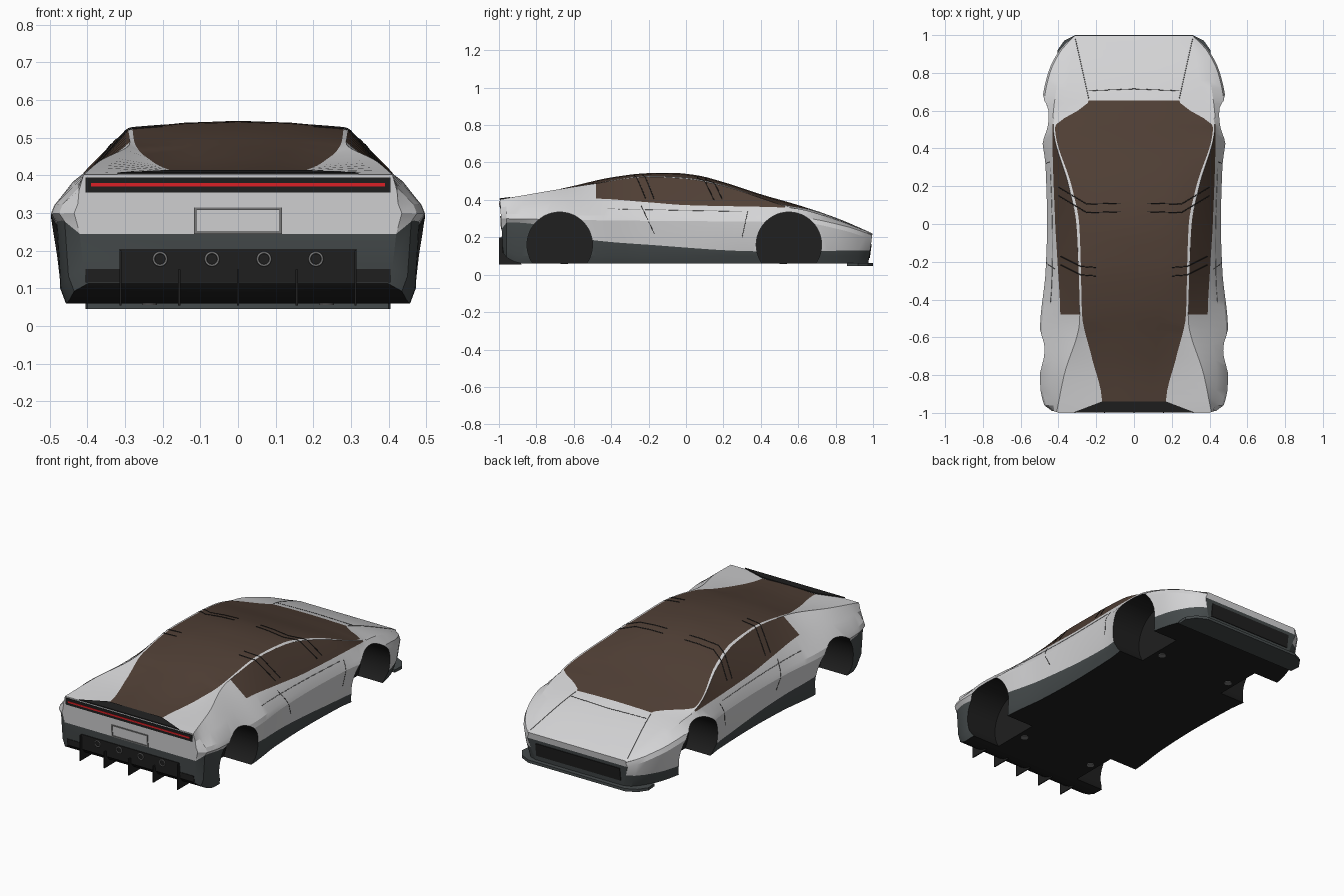
import bpy, bmesh, math
from mathutils import Vector

cube = bpy.data.objects.get("Cube")
if cube:
    bpy.data.objects.remove(cube)


def make_material(name, r, g, b):
    mat = bpy.data.materials.new(name)
    mat.use_nodes = True
    mat.diffuse_color = (r, g, b, 1)
    bsdf = next(n for n in mat.node_tree.nodes if n.type == 'BSDF_PRINCIPLED')
    bsdf.inputs["Base Color"].default_value = (r, g, b, 1)
    return mat


silver = make_material("silver_paint", 0.66, 0.66, 0.67)
dark = make_material("dark_grey_trim", 0.06, 0.07, 0.072)
black = make_material("black_trim", 0.014, 0.014, 0.014)
glass = make_material("brown_glass", 0.08, 0.05, 0.036)
red = make_material("red_light", 0.75, 0.015, 0.02)
grey = make_material("mid_grey_metal", 0.2, 0.2, 0.2)
SILVER, DARK, BLACK, GLASS = range(4)


def smooth_curve(*points):
    """Monotone cubic through (y, value) points."""
    ys, vs = zip(*points)
    slope = [(vs[i + 1] - vs[i]) / (ys[i + 1] - ys[i]) for i in range(len(ys) - 1)]
    tangent = [slope[0]]
    for a, b in zip(slope, slope[1:]):
        tangent.append(2 * a * b / (a + b) if a * b > 0 else 0)
    tangent.append(slope[-1])

    def value(y):
        i = max(k for k in range(len(slope)) if k == 0 or ys[k] <= y)
        h = ys[i + 1] - ys[i]
        t = (y - ys[i]) / h
        return ((1 + 2 * t) * (1 - t) ** 2 * vs[i] + t * (1 - t) ** 2 * h * tangent[i]
                + t * t * (3 - 2 * t) * vs[i + 1] + t * t * (t - 1) * h * tangent[i + 1])
    return value


# Long lines of the body: half width (x) or height (z) along y
floor_z = smooth_curve((-1, .115), (-.88, .06), (0, .06), (1, .06))
trim_z = smooth_curve((-1, .245), (-.95, .28), (-.85, .275), (-.5, .185), (-.2, .16), (.4, .125), (1, .13))
waist_x = smooth_curve((-1, .435), (-.96, .475), (-.85, .497), (-.55, .497), (-.25, .468), (0, .46),
                       (.3, .468), (.5, .49), (.65, .485), (.8, .455), (.92, .395), (1, .32))
waist_z = smooth_curve((-1, .3), (-.4, .29), (.6, .28), (.85, .235), (1, .185))
sill_x = smooth_curve((-1, .422), (-.8, .44), (-.5, .39), (-.2, .405), (0, .417), (.5, .432), (.75, .405), (1, .315))
sill_z = smooth_curve((-1, .36), (-.8, .38), (-.5, .407), (-.2, .387), (0, .372), (.55, .358), (.8, .295), (1, .214))
rail_x = smooth_curve((-1, .41), (-.8, .37), (-.5, .287), (-.2, .295), (0, .305), (.2, .345), (.52, .427), (.7, .36), (1, .312))
rail_z = smooth_curve((-1, .402), (-.5, .485), (-.2, .523), (0, .513), (.2, .474), (.4, .41), (.52, .37), (.75, .315), (1, .218))
pane_x = smooth_curve((-1, .17), (-.94, .17), (-.7, .225), (-.48, .275), (-.2, .282), (0, .29),
                      (.2, .33), (.51, .418), (.655, .24), (1, .305))
pane_z = smooth_curve((-1, .402), (-.8, .42), (-.6, .455), (-.48, .488), (-.2, .527), (0, .518),
                      (.2, .479), (.51, .376), (.655, .35), (1, .22))
roof_z = smooth_curve((-1, .405), (-.8, .432), (-.6, .475), (-.4, .52), (-.2, .543), (-.08, .545),
                      (.05, .533), (.2, .495), (.4, .43), (.6, .372), (.8, .305), (1, .22))


def end_y(y, z):
    """Lean of the tail and nose faces."""
    if y < 0:
        return -.995 + .06 * max(0, .4 - z)
    return .997 - .14 * max(0, .22 - z)


def half_section(y):
    w, f, px, pz, top = waist_x(y), floor_z(y), pane_x(y), pane_z(y), roof_z(y)
    pts = [(0, f), (w - .04, f), (w - .025, f + .04), (w - .015, trim_z(y)), (w, waist_z(y)),
           (w - .01, waist_z(y) + .025), (sill_x(y), sill_z(y)), (rail_x(y), rail_z(y)),
           (px, pz), (px / 2, pz + .75 * (top - pz)), (0, top)]
    return [Vector((x, end_y(y, z) if abs(y) == 1 else y, z)) for x, z in pts]


def finish(name, bm, mats):
    bmesh.ops.recalc_face_normals(bm, faces=bm.faces)
    mesh = bpy.data.meshes.new(name)
    bm.to_mesh(mesh)
    bm.free()
    for m in mats:
        mesh.materials.append(m)
    obj = bpy.data.objects.new(name, mesh)
    bpy.context.collection.objects.link(obj)
    return obj


def select_only(obj):
    bpy.ops.object.select_all(action='DESELECT')
    obj.select_set(True)
    bpy.context.view_layer.objects.active = obj


# Body shell: lofted rings, coloured by band and position
bm = bmesh.new()
stations = sorted({round(-1 + .04 * i, 3) for i in range(51)} | {-.94, -.48, .51, .53, .655})
rings = []
for y in stations:
    half = half_section(y)
    mirrored = [Vector((-p.x, p.y, p.z)) for p in half[-2:0:-1]]
    rings.append([bm.verts.new(p) for p in half + mirrored])
n = len(rings[0])
bands = [BLACK, DARK, DARK] + [SILVER] * 7
for y, near, far in zip(stations, rings, rings[1:]):
    for k in range(n):
        band = min(k, n - 1 - k)
        face = bm.faces.new((near[k], near[(k + 1) % n], far[(k + 1) % n], far[k]))
        side_window = band == 6 and -.48 <= y < .53
        canopy = band >= 8 and -.94 <= y < .655
        face.material_index = GLASS if side_window or canopy else bands[band]
for ring, dark_bands in ((rings[0], 3), (rings[-1], 4)):
    for k in range(n // 2):
        ids = dict.fromkeys((k, k + 1, n - k - 1, (n - k) % n))
        face = bm.faces.new([ring[i] for i in ids])
        face.material_index = DARK if k < dark_bands else SILVER
body = finish("body_shell", bm, [silver, dark, black, glass])

# Wheel wells cut from both sides
for y in (-.675, .55):
    for side in (-1, 1):
        bpy.ops.mesh.primitive_cylinder_add(vertices=48, radius=.175, depth=.4,
                                            location=(side * .48, y, .16), rotation=(0, math.pi / 2, 0))
        cutter = bpy.context.object
        cutter.name = "wheel_well_cutter"
        cutter.hide_render = True
        for m in (silver, dark, black, glass):
            cutter.data.materials.append(m)
        for p in cutter.data.polygons:
            p.material_index = BLACK
        cut = body.modifiers.new("wheel_well", 'BOOLEAN')
        cut.operation, cut.solver, cut.object = 'DIFFERENCE', 'EXACT', cutter
        select_only(body)
        bpy.ops.object.modifier_apply(modifier=cut.name)
        bpy.data.objects.remove(cutter)
select_only(body)
bpy.ops.object.shade_smooth_by_angle(angle=math.radians(22))
bpy.context.view_layer.update()


def slab(name, outline, offset, mat):
    """Prism from an outline swept by an offset."""
    bm = bmesh.new()
    base = [bm.verts.new(p) for p in outline]
    cap = [bm.verts.new(Vector(p) + Vector(offset)) for p in outline]
    bm.faces.new(base)
    bm.faces.new(cap)
    for i in range(len(base)):
        j = (i + 1) % len(base)
        bm.faces.new((base[i], base[j], cap[j], cap[i]))
    return finish(name, bm, [mat])


def panel(name, x0, x1, z0, z1, end, mat, lift=.004):
    """Thin plate lying on the tail (-1) or nose (1) face."""
    outline = [(x, end_y(end, z) - end * .002, z) for x, z in ((x0, z0), (x1, z0), (x1, z1), (x0, z1))]
    return slab(name, outline, (0, end * (lift + .002), 0), mat)


# Tail lights, plate frame, rear vent and nose grille
panel("tail_light_band", -.405, .405, .355, .395, -1, black, .003)
panel("tail_light_strip", -.39, .39, .37, .38, -1, red, .005)
for z in (.245, .308):
    panel("plate_frame_rail", -.117, .117, z, z + .007, -1, grey)
for x in (-.117, .11):
    panel("plate_frame_side", x, x + .007, .245, .315, -1, grey)
panel("rear_vent", -.315, .315, .116, .205, -1, black)
panel("rear_lower_band", -.405, .405, .116, .152, -1, black, .003)
panel("nose_grille", -.27, .27, .09, .165, 1, black)

# Rear deck lip
slab("rear_deck_lip", [(-.17, -.94, .409), (.17, -.94, .409), (.32, -.997, .402), (-.32, -.997, .402)],
     (0, 0, .006), black)

# Diffuser fins and exhaust rings
for i in range(-2, 3):
    x = i * .156
    top = .2 if abs(i) == 2 else .15
    slab("diffuser_fin", [(x - .003, -1, .055), (x - .003, -.88, .055), (x - .003, -.97, top), (x - .003, -1, top)],
         (.006, 0, 0), black)
for x in (-.207, -.069, .069, .207):
    bpy.ops.mesh.primitive_torus_add(major_radius=.017, minor_radius=.003, major_segments=24, minor_segments=8,
                                     location=(x, -.988, .178), rotation=(math.pi / 2, 0, 0))
    bpy.context.object.name = "exhaust_ring"
    bpy.context.object.data.materials.append(grey)
    bpy.ops.object.shade_smooth()

# Front splitter
edge = [(.40, .86), (.405, .92), (.37, .97), (.31, 1)]
outline = [(x, y, .046) for x, y in edge] + [(-x, y, .046) for x, y in reversed(edge)]
slab("front_splitter", outline, (0, 0, .016), dark)

# Jacking pads under the floor
for x in (-.235, .235):
    for y in (-.65, .52):
        bpy.ops.mesh.primitive_cylinder_add(vertices=24, radius=.02, depth=.006, location=(x, y, .059))
        bpy.context.object.name = "jacking_pad"
        bpy.context.object.data.materials.append(grey)


def seam(name, path, from_side, mat, radius=.0025):
    """Fine line projected on the body, mirrored left and right."""
    hits = []
    for a, b in zip(path, path[1:]):
        for i in range(13):
            u, v = Vector(a).lerp(Vector(b), i / 12)
            start, way = ((2, u, v), (-1, 0, 0)) if from_side else ((u, v, 2), (0, 0, -1))
            ok, point, normal, index = body.ray_cast(start, way)
            if ok:
                hits.append(point)
    for side in (1, -1):
        curve = bpy.data.curves.new(name, 'CURVE')
        curve.dimensions, curve.bevel_depth, curve.bevel_resolution = '3D', radius, 1
        line = curve.splines.new('POLY')
        line.points.add(len(hits) - 1)
        for p, h in zip(line.points, hits):
            p.co = (h.x * side, h.y, h.z, 1)
        curve.materials.append(mat)
        bpy.context.collection.objects.link(bpy.data.objects.new(name, curve))


# Window bars, bonnet, buttress and door seams
for shift in (0, .045):
    seam("front_window_bar", [(.07, .065 + shift), (.25, .06 + shift), (.4, .15 + shift)], False, black)
    seam("rear_window_bar", [(.2, -.275 + shift), (.28, -.27 + shift), (.39, -.215 + shift)], False, black)
seam("bonnet_crease", [(.24, .665), (.31, .98)], False, grey, .002)
seam("bonnet_seam", [(0, .715), (.24, .705)], False, black, .0015)
seam("door_top_seam", [(-.42, .352), (.3, .338)], True, grey, .0015)
seam("door_front_seam", [(.33, .34), (.3, .2)], True, black, .0015)
seam("door_rear_seam", [(-.24, .37), (-.17, .22)], True, black, .0015)
